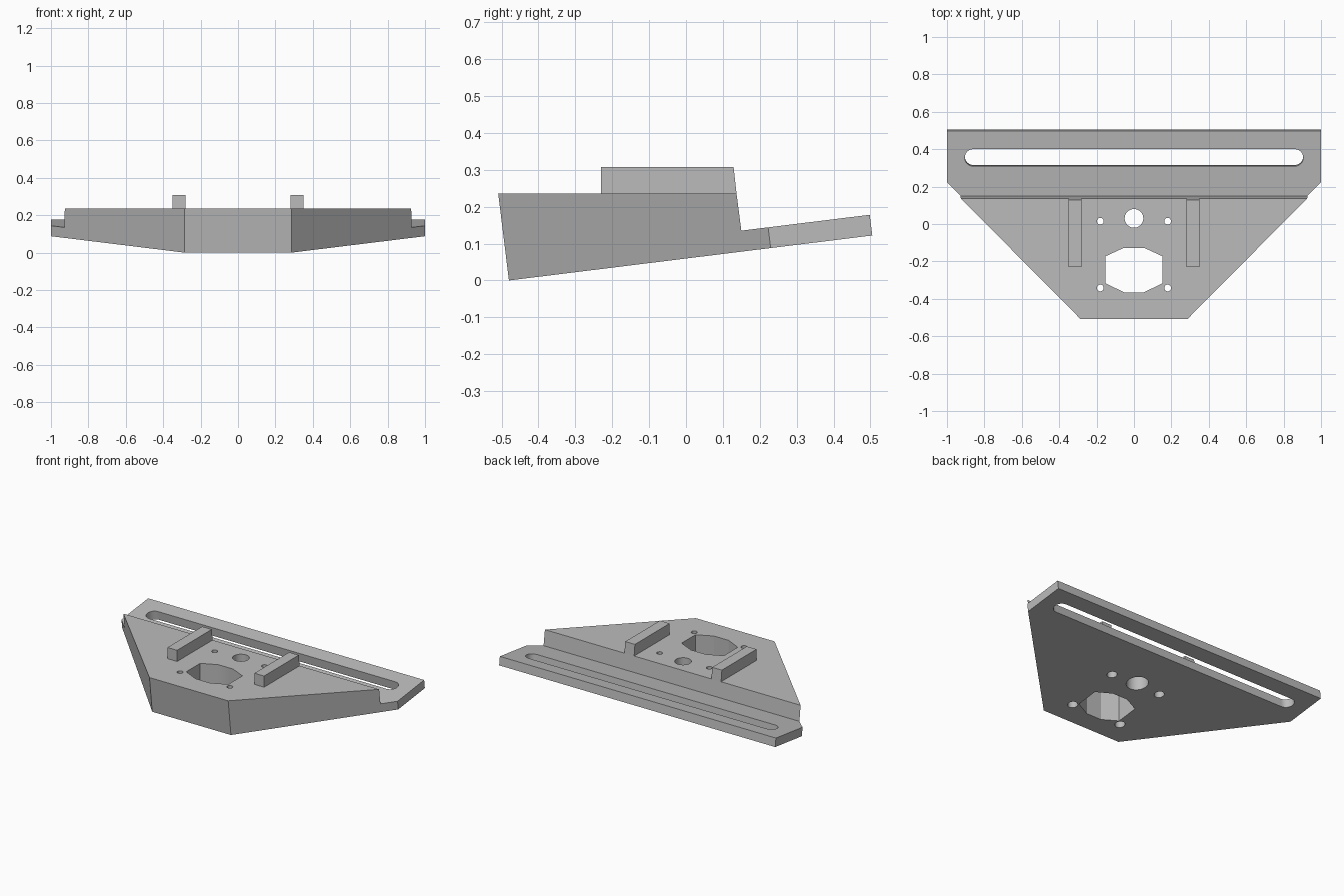
import bpy, bmesh, math
from mathutils import Matrix

cube = bpy.data.objects.get("Cube")
if cube:
    bpy.data.objects.remove(cube, do_unlink=True)

TILT = math.radians(7.06)
FRONT, TOP = -0.48, 0.235

grey = bpy.data.materials.new("plain grey")
grey.use_nodes = True
colour = (0.5, 0.5, 0.5, 1)
grey.diffuse_color = colour
grey.node_tree.nodes["Principled BSDF"].inputs["Base Color"].default_value = colour

# Frames: side profiles run along x, plan outlines lean with the sloping base
SIDE = Matrix(((0, 0, 1, 0), (1, 0, 0, 0), (0, 1, 0, 0), (0, 0, 0, 1)))
SLOPED = Matrix.Translation((0, FRONT, 0)) @ Matrix.Rotation(TILT, 4, 'X')


def prism(name, points, low, high, frame=Matrix()):
    """Extrude a flat outline from low to high along the frame's z axis."""
    bm = bmesh.new()
    face = bm.faces.new([bm.verts.new((a, b, low)) for a, b in points])
    out = bmesh.ops.extrude_face_region(bm, geom=[face])
    moved = [v for v in out["geom"] if isinstance(v, bmesh.types.BMVert)]
    bmesh.ops.translate(bm, verts=moved, vec=(0, 0, high - low))
    bm.transform(frame)
    bmesh.ops.recalc_face_normals(bm, faces=bm.faces)
    mesh = bpy.data.meshes.new(name)
    bm.to_mesh(mesh)
    bm.free()
    mesh.materials.append(grey)
    obj = bpy.data.objects.new(name, mesh)
    bpy.context.collection.objects.link(obj)
    return obj


def arc(x, y, radius, start=0, sweep=360, steps=32):
    count = steps if sweep == 360 else steps + 1
    angles = [math.radians(start + sweep * i / steps) for i in range(count)]
    return [(x + radius * math.cos(a), y + radius * math.sin(a)) for a in angles]


def combine(target, tool, operation='DIFFERENCE'):
    tool.hide_render = True
    mod = target.modifiers.new("cut", 'BOOLEAN')
    mod.operation, mod.solver, mod.object = operation, 'EXACT', tool
    bpy.context.view_layer.objects.active = target
    bpy.ops.object.modifier_apply(modifier=mod.name)
    bpy.data.objects.remove(tool, do_unlink=True)


# Wedge body with a thin rear flange, cut to a trapezoid outline
body = prism("wedge_body", [(FRONT, 0), (0.505, 0.122), (0.498, 0.178),
                            (0.15, 0.135), (0.137, TOP), (-0.509, TOP)],
             -1.1, 1.1, SIDE)
half = [(0.285, -0.01), (0.285, 0), (1, 0.715), (1, 1.05)]
outline = half + [(-x, y) for x, y in reversed(half)]
combine(body, prism("outline", outline, -0.1, 0.5, SLOPED), 'INTERSECT')

# Long rounded slot, square to the flange
slot = arc(0.859, 0.848, 0.046, -90, 180, 16) + arc(-0.859, 0.848, 0.046, 90, 180, 16)
combine(body, prism("slot", slot, -0.1, 0.3, SLOPED))

# Eight-sided window
window = [(0.053, -0.365), (0.153, -0.317), (0.153, -0.173), (0.053, -0.127)]
window += [(-x, y) for x, y in reversed(window)]
combine(body, prism("window", window, -0.1, 0.4))

# Round holes, each wider on the underside
holes = [(0, 0.03, 0.05, 0.065)]
holes += [(x, y, 0.018, 0.03) for x in (-0.18, 0.18) for y in (0.015, -0.342)]
for x, y, radius, wide in holes:
    combine(body, prism("hole", arc(x, y, radius), -0.1, 0.4))
    combine(body, prism("counterbore", arc(x, y, wide), -0.1, 0.17))

# Pair of rails whose rear ends follow the leaning step
for side, name in ((-1, "right_rail"), (1, "left_rail")):
    rail = prism(name, [(-0.23, TOP), (0.137, TOP), (0.129, 0.308), (-0.23, 0.308)],
                 side * 0.28, side * 0.35, SIDE)

# Smooth the round walls, keep every edge crisp
bpy.ops.object.select_all(action='DESELECT')
body.select_set(True)
bpy.context.view_layer.objects.active = body
bpy.ops.object.shade_smooth_by_angle(angle=math.radians(25))
